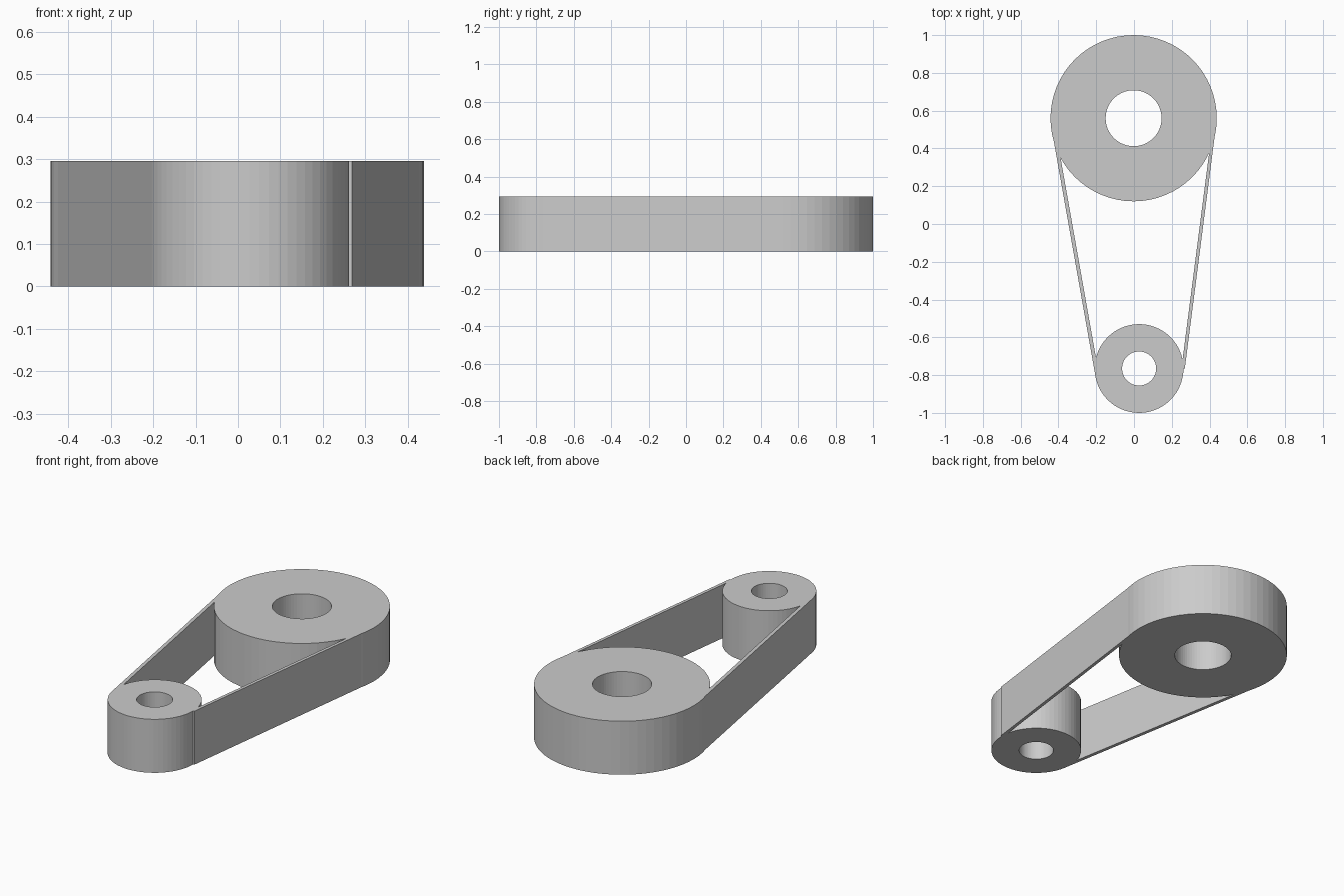
import bpy, bmesh, math

if "Cube" in bpy.data.objects:
    bpy.data.objects.remove(bpy.data.objects["Cube"])

HEIGHT = 0.295
SEGMENTS = 64


def finish(bm, name):
    bmesh.ops.recalc_face_normals(bm, faces=bm.faces)
    mesh = bpy.data.meshes.new(name)
    bm.to_mesh(mesh)
    bm.free()
    obj = bpy.data.objects.new(name, mesh)
    bpy.context.collection.objects.link(obj)
    return obj


def ring(name, cx, cy, outer, inner):
    """Thick disc with a through hole."""
    bm = bmesh.new()
    profile = [(outer, 0), (outer, HEIGHT), (inner, HEIGHT), (inner, 0)]
    loops = []
    for i in range(SEGMENTS):
        a = 2 * math.pi * i / SEGMENTS
        loops.append([bm.verts.new((cx + r * math.cos(a), cy + r * math.sin(a), z))
                      for r, z in profile])
    for i in range(SEGMENTS):
        p, q = loops[i], loops[(i + 1) % SEGMENTS]
        for j in range(4):
            k = (j + 1) % 4
            bm.faces.new((p[j], q[j], q[k], p[k]))
    return finish(bm, name)


def strip(name, outline):
    """Flat belt run: plan outline extruded to full height."""
    bm = bmesh.new()
    base = bm.faces.new([bm.verts.new((x, y, 0)) for x, y in outline])
    top = bmesh.ops.extrude_face_region(bm, geom=[base])["geom"]
    verts = [v for v in top if isinstance(v, bmesh.types.BMVert)]
    bmesh.ops.translate(bm, verts=verts, vec=(0, 0, HEIGHT))
    return finish(bm, name)


# Pulleys
ring("large_pulley", -0.002, 0.56, 0.44, 0.148)
ring("small_pulley", 0.027, -0.765, 0.235, 0.09)

# Belt runs, tangent to both pulleys
strip("left_belt", [(-0.430, 0.47), (-0.205, -0.80), (-0.185, -0.80), (-0.410, 0.47)])
strip("right_belt", [(0.429, 0.48), (0.269, -0.765), (0.251, -0.765), (0.411, 0.48)])
